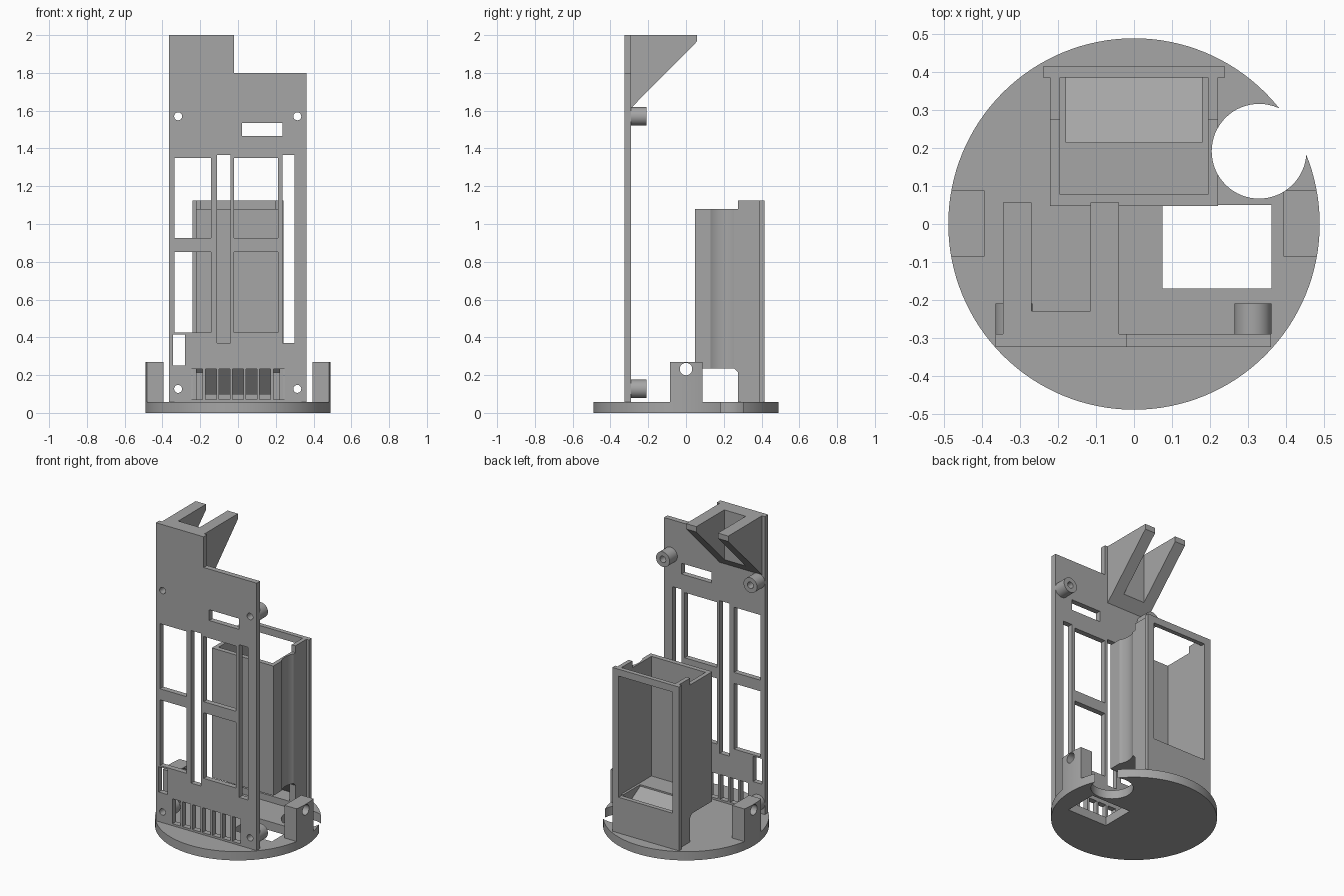
import bpy, bmesh, math
from mathutils import Matrix

old = bpy.data.objects.get("Cube")
if old:
    bpy.data.objects.remove(old, do_unlink=True)

grey = bpy.data.materials.new("plain grey")
grey.use_nodes = True
GREY = (0.38, 0.38, 0.38, 1)
grey.diffuse_color = GREY
grey.node_tree.nodes["Principled BSDF"].inputs["Base Color"].default_value = GREY


def finish(name, bm):
    bmesh.ops.recalc_face_normals(bm, faces=bm.faces)
    mesh = bpy.data.meshes.new(name)
    bm.to_mesh(mesh)
    bm.free()
    mesh.materials.append(grey)
    ob = bpy.data.objects.new(name, mesh)
    bpy.context.collection.objects.link(ob)
    return ob


def box(name, x, y, z):
    bm = bmesh.new()
    bmesh.ops.create_cube(bm, size=1)
    for v in bm.verts:
        v.co = [(lo + hi) / 2 + c * (hi - lo) for c, (lo, hi) in zip(v.co, (x, y, z))]
    return finish(name, bm)


def cylinder(name, centre, radius, depth, axis="Z", sides=32):
    turn = {"X": Matrix.Rotation(math.pi / 2, 4, "Y"),
            "Y": Matrix.Rotation(math.pi / 2, 4, "X"), "Z": Matrix()}[axis]
    bm = bmesh.new()
    bmesh.ops.create_cone(bm, cap_ends=True, segments=sides, radius1=radius, radius2=radius,
                          depth=depth, matrix=Matrix.Translation(centre) @ turn)
    return finish(name, bm)


def prism(name, profile, x0, x1):
    # Extrude a (y, z) profile along x
    bm = bmesh.new()
    face = bm.faces.new([bm.verts.new((x0, y, z)) for y, z in profile])
    new = bmesh.ops.extrude_face_region(bm, geom=[face])["geom"]
    bmesh.ops.translate(bm, vec=(x1 - x0, 0, 0),
                        verts=[v for v in new if isinstance(v, bmesh.types.BMVert)])
    return finish(name, bm)


def combine(ob, tools, operation="DIFFERENCE"):
    for tool in tools:
        bpy.context.view_layer.objects.active = ob
        mod = ob.modifiers.new("cut", "BOOLEAN")
        mod.operation, mod.solver, mod.object = operation, "EXACT", tool
        bpy.ops.object.modifier_apply(modifier=mod.name)
        bpy.data.objects.remove(tool, do_unlink=True)


def smooth(ob):
    bpy.ops.object.select_all(action="DESELECT")
    ob.select_set(True)
    bpy.context.view_layer.objects.active = ob
    bpy.ops.object.shade_smooth_by_angle(angle=math.radians(30))


R, BASE = 0.49, 0.057


def tube_cutter():
    return cylinder("tube_cutter", (0.33, 0.192, 1), 0.125, 3, sides=64)


# Round base with tube notch and cable opening
base = cylinder("base", (0, 0, BASE / 2), R, BASE, sides=128)
combine(base, [tube_cutter(), box("cutter", (0.075, 0.363), (-0.17, 0.05), (-1, 1))])
smooth(base)

# Side lugs following the rim, each with a cross hole
for side, name in ((-1, "right_lug"), (1, "left_lug")):
    lug = box(name, sorted((side * 0.395, side * 0.6)), (-0.086, 0.088), (BASE, 0.27))
    combine(lug, [cylinder("rim", (0, 0, 0.2), R, 1, sides=128)], "INTERSECT")
    combine(lug, [cylinder("cutter", (side * 0.45, 0, 0.232), 0.033, 0.5, "X"), tube_cutter()])
    smooth(lug)

# Front panel with stepped top
FRONT, BACK = -0.325, -0.29
panel = box("front_panel", (-0.365, 0.362), (FRONT, BACK), (BASE, 2))
openings = [((-0.02, 1), (1.8, 3)), ((0.02, 0.235), (1.465, 1.535)),
            ((-0.345, -0.28), (0.25, 0.415))]
for z in ((0.425, 0.853), (0.925, 1.35)):
    openings += [((-0.335, -0.143), z), ((-0.02, 0.213), z)]
openings += [(x, (0.37, 1.365)) for x in ((-0.11, -0.04), (0.236, 0.3))]
# Row of vent slots
for i in range(-3, 4):
    openings.append(((i * 0.072 - 0.029, i * 0.072 + 0.029), (0.07, 0.232)))
combine(panel, [box("cutter", x, (-0.5, -0.2), z) for x, z in openings])

# Screw standoffs behind the panel, bored through it
for x, side in ((-0.317, "right"), (0.314, "left")):
    for z, level in ((0.127, "lower"), (1.57, "upper")):
        post = cylinder(f"{level}_{side}_standoff", (x, -0.25, z), 0.049, 0.08, "Y")
        combine(post, [cylinder("cutter", (x, -0.25, z), 0.021, 0.4, "Y")])
        combine(panel, [cylinder("cutter", (x, -0.3, z), 0.021, 0.4, "Y")])
        smooth(post)
smooth(panel)

# Forked top bracket with sloping underside
bracket = prism("top_bracket", [(BACK, 1.615), (0.057, 1.965), (0.057, 2), (BACK, 2)],
                -0.345, -0.04)
combine(bracket, [box("cutter", (-0.27, -0.115), (-0.23, 1), (1, 3))])

# Open-topped holder: overhanging front, taller rear
holder = prism("holder", [(0.047, 0.235), (0.255, 0.235), (0.275, 0.215), (0.275, BASE),
                          (0.387, BASE), (0.387, 1.125), (0.275, 1.125), (0.275, 1.08),
                          (0.047, 1.08)], -0.222, 0.222)
combine(holder, [
    box("cutter", (-0.195, 0.195), (0.078, 1), (0.3, 3)),
    prism("cutter", [(0.215, 0.31), (0.215, 0.29), (0.385, 0.19), (0.5, 0.19), (0.5, 0.31)],
          -0.18, 0.18),
    # Hollow below the ramp, open to the front
    prism("cutter", [(0.2, 0.1), (0.383, 0.1), (0.265, 0.235), (0.2, 0.235)], -0.18, 0.18),
    tube_cutter()])
smooth(holder)

# Rear frame of the holder
frame = box("holder_rear_frame", (-0.24, 0.24), (0.387, 0.416), (BASE, 1.125))
combine(frame, [box("cutter", (-0.195, 0.195), (0, 1), (0.29, 1.08))])
